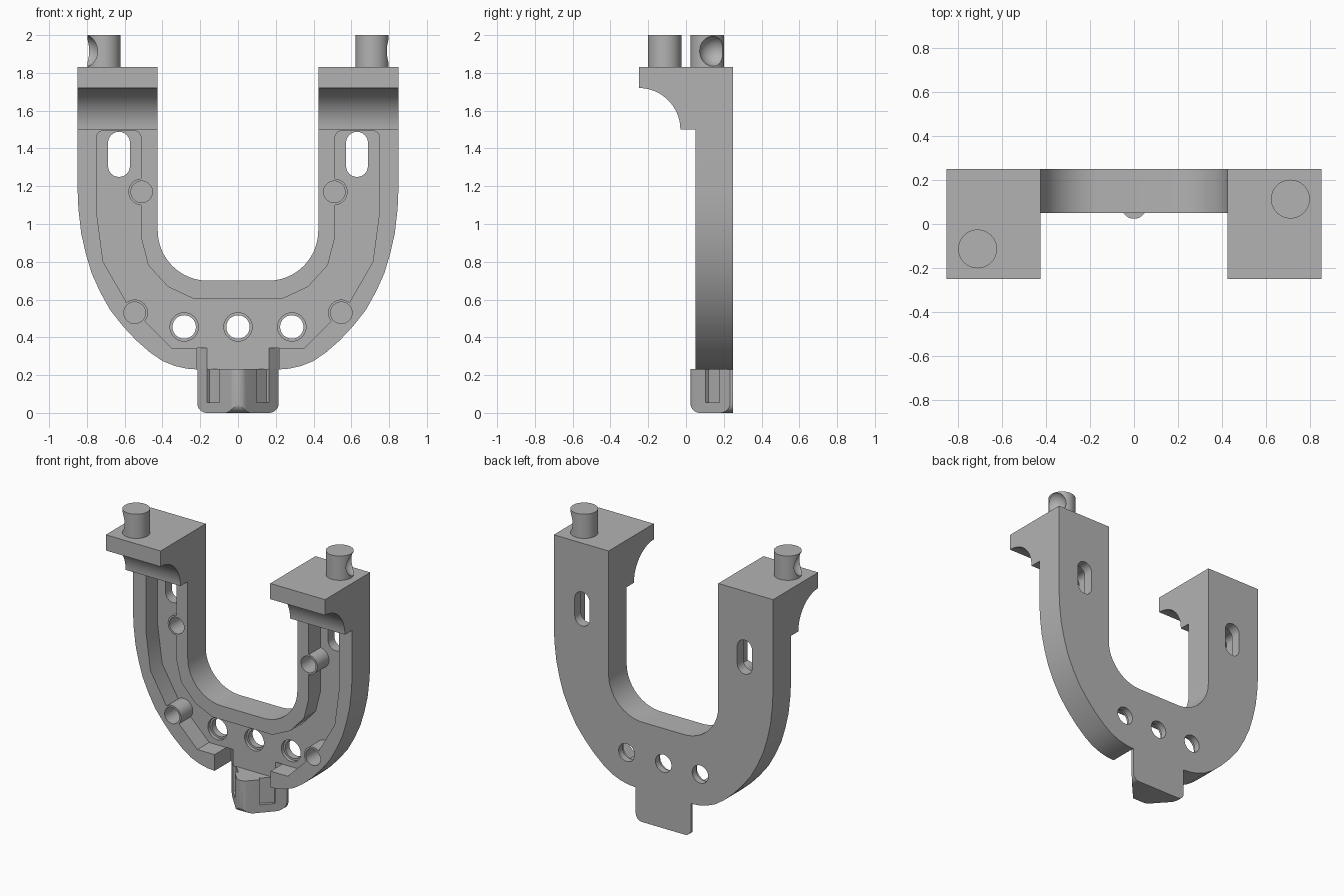
import bpy, bmesh
from math import cos, sin, pi, radians
from mathutils import Vector

cube = bpy.data.objects.get("Cube")
if cube:
    bpy.data.objects.remove(cube, do_unlink=True)

grey = bpy.data.materials.new("plain grey")
grey.use_nodes = True
colour = (0.45, 0.45, 0.45, 1)
grey.diffuse_color = colour
grey.node_tree.nodes["Principled BSDF"].inputs["Base Color"].default_value = colour

AXES = {"x": lambda a, b, t: (t, a, b),
        "y": lambda a, b, t: (a, t, b),
        "z": lambda a, b, t: (a, b, t)}


def finish(name, bm):
    bmesh.ops.recalc_face_normals(bm, faces=bm.faces)
    mesh = bpy.data.meshes.new(name)
    bm.to_mesh(mesh)
    bm.free()
    mesh.materials.append(grey)
    ob = bpy.data.objects.new(name, mesh)
    bpy.context.collection.objects.link(ob)
    return ob


def prism(name, pts, axis, lo, hi):
    """Extrude a flat outline along an axis."""
    bm = bmesh.new()
    place = AXES[axis]
    face = bm.faces.new([bm.verts.new(place(a, b, lo)) for a, b in pts])
    ext = bmesh.ops.extrude_face_region(bm, geom=[face])
    move = Vector(place(0, 0, hi - lo))
    bmesh.ops.translate(bm, vec=move, verts=[v for v in ext["geom"] if isinstance(v, bmesh.types.BMVert)])
    return finish(name, bm)


def arc(cx, cy, r, start, end, n=12):
    steps = [radians(start + (end - start) * i / n) for i in range(n + 1)]
    return [(cx + r * cos(a), cy + r * sin(a)) for a in steps]


def circle(cx, cy, r, n=40):
    return arc(cx, cy, r, 0, 360, n)[:-1]


def mirrored(half):
    return half + [(-a, b) for a, b in reversed(half) if abs(a) > 1e-6]


def combine(ob, other, operation):
    mod = ob.modifiers.new("combine", "BOOLEAN")
    mod.operation, mod.solver, mod.object = operation, "EXACT", other
    bpy.context.view_layer.update()
    bpy.context.view_layer.objects.active = ob
    bpy.ops.object.modifier_apply(modifier=mod.name)
    bpy.data.objects.remove(other, do_unlink=True)


def smooth(ob):
    bpy.ops.object.select_all(action="DESELECT")
    ob.select_set(True)
    bpy.context.view_layer.objects.active = ob
    bpy.ops.object.shade_smooth_by_angle(angle=radians(25))


BACK, FRONT, FLOOR = 0.25, 0.05, 0.18
TOP, ARM = 1.83, 1.5
SIDES = (-1, 1)

# U-shaped frame outline: inner curve, then outer curve
inner = arc(0.16, 0.965, 0.265, -90, 0, 16) + [(0.425, TOP), (0.85, TOP)]
outer = [(0.85, 1.2), (0.845, 1.08), (0.83, 0.95), (0.805, 0.84), (0.775, 0.74), (0.73, 0.64),
         (0.677, 0.545), (0.61, 0.46), (0.54, 0.385), (0.466, 0.32), (0.40, 0.275),
         (0.333, 0.248), (0.27, 0.234), (0.217, 0.23)]
frame = prism("u_frame", mirrored(inner + outer), "y", FRONT, BACK)

# Channel sunk into the front, open at the bottom
channel = [(0.233, 0.603), (0.37, 0.667), (0.476, 0.783), (0.513, 0.93), (0.513, 1.455)]
channel += arc(0.553, 1.455, 0.04, 180, 90, 5) + arc(0.71, 1.455, 0.04, 90, 0, 5)
channel += [(0.75, 1.07), (0.714, 0.80), (0.587, 0.58), (0.35, 0.344), (0.217, 0.344), (0.217, 0.1)]
combine(frame, prism("channel_cutter", mirrored(channel), "y", -0.1, FLOOR), "DIFFERENCE")

# Screw bosses standing on the channel floor
bosses = [(s * x, z) for s in SIDES for x, z in ((0.51, 1.17), (0.547, 0.53))]
for x, z in bosses:
    combine(frame, prism("boss", circle(x, z, 0.07), "y", FRONT, 0.21), "UNION")
for x, z in bosses:
    combine(frame, prism("boss_cutter", circle(x, z, 0.057), "y", 0, FLOOR), "DIFFERENCE")

# Three stepped holes through the base
for x in (-0.285, 0, 0.285):
    combine(frame, prism("hole_cutter", circle(x, 0.455, 0.062), "y", 0, 0.4), "DIFFERENCE")
    combine(frame, prism("step_cutter", circle(x, 0.455, 0.075), "y", 0.1, 0.205), "DIFFERENCE")

for s in SIDES:
    # Long slot near the top of each arm
    slot = arc(s * 0.63, 1.43, 0.058, 0, 180) + arc(s * 0.63, 1.307, 0.058, 180, 360)
    combine(frame, prism("slot_cutter", slot, "y", 0, 0.4), "DIFFERENCE")
    # Slanted groove beside the neck of the tab
    groove = [(s * 0.164, FLOOR), (s * 0.164, 0.1), (s * 0.217, 0.1), (s * 0.217, 0.233)]
    combine(frame, prism("groove_cutter", groove, "z", 0.1, 0.344), "DIFFERENCE")

# Overhanging head on each arm with a hollow curve underneath
head = [(FRONT + 0.03, ARM), (FRONT + 0.03, TOP), (-0.25, TOP)] + arc(-0.25, ARM, 0.22, 90, 0, 20)
for s in SIDES:
    lo, hi = sorted((s * 0.425, s * 0.85))
    combine(frame, prism("head", head, "x", lo, hi), "UNION")

# Wedge-shaped tab with a rounded nose and rounded lower corners
nose = arc(0, 0.081, 0.057, -90, -45, 6)
tab = prism("bottom_tab", mirrored(nose + [(0.215, 0.233), (0.215, BACK)]), "z", 0, 0.232)
front_shape = mirrored([(0.215, 0.3)] + arc(0.165, 0.05, 0.05, 0, -90, 8))
side_shape = [(0.4, 0), (0.4, 0.3), (0, 0.3)] + arc(0.074, 0.05, 0.05, 180, 270, 8)
combine(tab, prism("front_trim", front_shape, "y", -0.1, 0.4), "INTERSECT")
combine(tab, prism("side_trim", side_shape, "x", -0.4, 0.4), "INTERSECT")
for s in SIDES:
    recess = [(s * x, y) for x, y in ((0.115, 0.085), (0.185, 0.155), (0.15, 0.19), (0.08, 0.12))]
    combine(tab, prism("recess_cutter", recess, "z", 0.055, 0.3), "DIFFERENCE")
smooth(tab)
smooth(frame)

# Locking pins, each with a round bite facing outwards
for s, name in ((-1, "right_pin"), (1, "left_pin")):
    x, y = s * 0.71, s * 0.113
    pin = prism(name, circle(x, y, 0.088, 48), "z", TOP - 0.005, 2.0)
    bm = bmesh.new()
    bmesh.ops.create_uvsphere(bm, u_segments=32, v_segments=20, radius=0.083)
    turn = radians(20)
    bmesh.ops.translate(bm, vec=(x + s * 0.11 * cos(turn), y + s * 0.11 * sin(turn), 1.915), verts=bm.verts)
    combine(pin, finish("bite_cutter", bm), "DIFFERENCE")
    smooth(pin)
